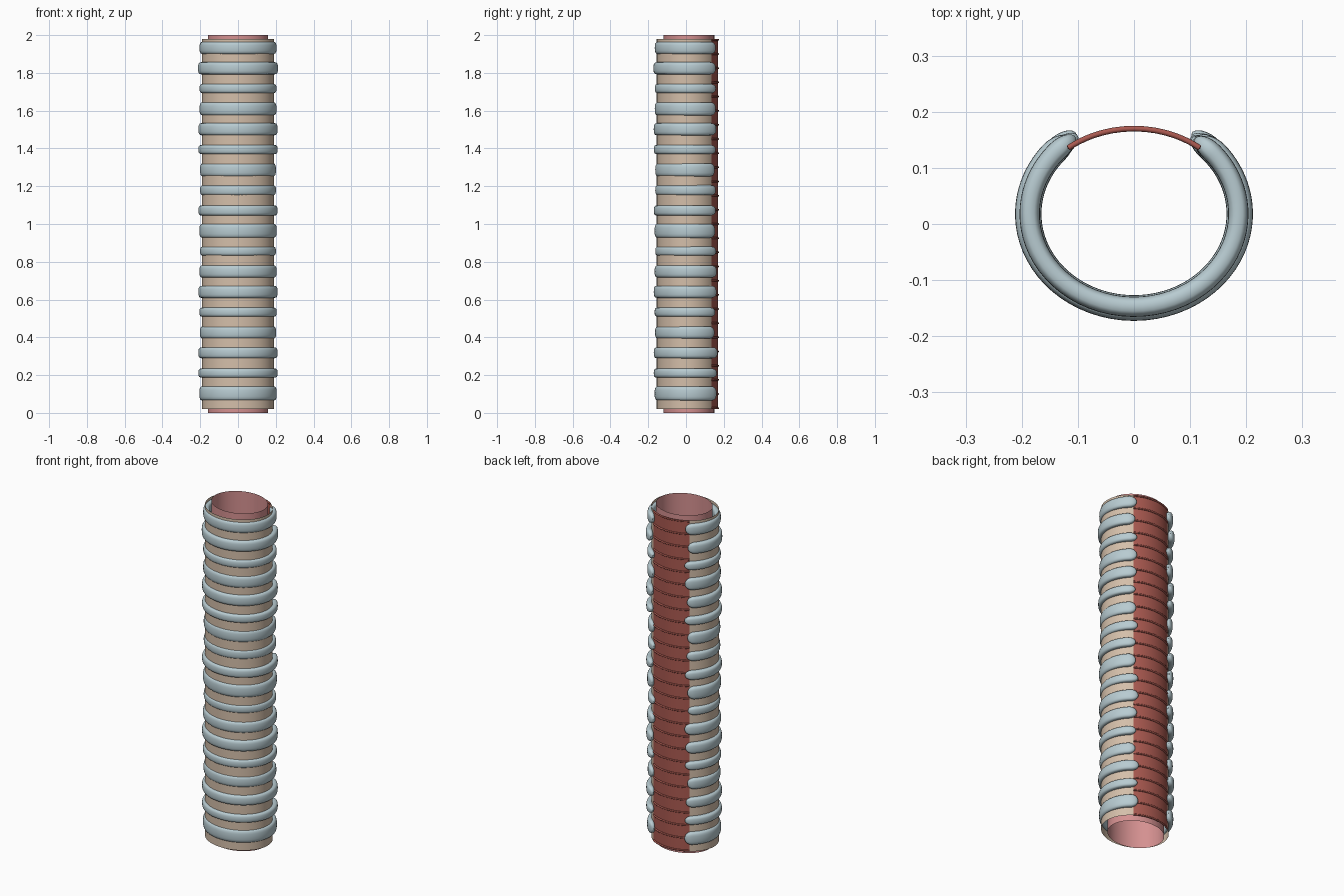
import bpy, math, random

if "Cube" in bpy.data.objects:
    bpy.data.objects.remove(bpy.data.objects["Cube"])

random.seed(4)
TAU = 2 * math.pi


def material(name, rgb):
    m = bpy.data.materials.new(name)
    m.diffuse_color = (*rgb, 1)
    m.use_nodes = True
    m.node_tree.nodes["Principled BSDF"].inputs["Base Color"].default_value = m.diffuse_color
    return m


CARTILAGE = material("cartilage", (0.48, 0.60, 0.64))
TISSUE = material("tissue", (0.66, 0.52, 0.40))
MUSCLE = material("muscle", (0.40, 0.10, 0.08))
LINING = material("lining", (0.66, 0.28, 0.28))


def make(name, verts, faces, mat):
    me = bpy.data.meshes.new(name)
    me.from_pydata(verts, [], faces)
    me.materials.append(mat)
    ob = bpy.data.objects.new(name, me)
    bpy.context.collection.objects.link(ob)
    bpy.ops.object.select_all(action='DESELECT')
    ob.select_set(True)
    bpy.context.view_layer.objects.active = ob
    bpy.ops.object.shade_smooth_by_angle(angle=math.radians(50))
    return ob


def sheet(name, rx, ry, cy, a0, a1, z0, z1, n, mat):
    """Thin elliptical wall; angle 0 is the back (+y), growing towards +x."""
    verts, faces = [], []
    for i in range(n + 1):
        a = a0 + (a1 - a0) * i / n
        x, y = rx * math.sin(a), cy + ry * math.cos(a)
        verts += [(x, y, z0), (x, y, z1)]
    for i in range(n):
        faces.append((2 * i, 2 * i + 1, 2 * i + 3, 2 * i + 2))
    return make(name, verts, faces, mat)


def arc_bar(name, rx, ry, cy, z, a0, a1, half_w, half_h, n, m, power, taper, mat):
    """Sweep a rounded section along an elliptical arc, with rounded ends."""
    verts, faces = [], []
    for i in range(n + 1):
        t = 0.5 - 0.5 * math.cos(math.pi * i / n)
        a = a0 + (a1 - a0) * t
        d = min(a - a0, a1 - a) / taper
        s = 1.0 if d >= 1 else math.sqrt(max(0.03, 1 - (1 - d) ** 2))
        nx, ny = math.sin(a) / rx, math.cos(a) / ry
        k = math.hypot(nx, ny)
        nx, ny = nx / k, ny / k
        for j in range(m):
            b = TAU * j / m
            c, e = math.cos(b), math.sin(b)
            u = half_w * s * math.copysign(abs(c) ** power, c)
            v = half_h * s * math.copysign(abs(e) ** power, e)
            verts.append((rx * math.sin(a) + nx * u,
                          cy + ry * math.cos(a) + ny * u, z + v))
    for i in range(n):
        for j in range(m):
            p, q = i * m + j, i * m + (j + 1) % m
            faces.append((p, q, q + m, p + m))
    faces.append(tuple(reversed(range(m))))
    faces.append(tuple(range(n * m, n * m + m)))
    return make(name, verts, faces, mat)


# inner lining, full height
sheet("inner_lining", 0.16, 0.135, 0.015, 0, TAU, 0, 2, 64, LINING)

# connective wall around front and sides, muscle band across the back
EDGE = math.asin(0.118 / 0.19)
sheet("connective_wall", 0.19, 0.1625, 0.0075, EDGE, TAU - EDGE, 0.02, 1.98, 72, TISSUE)
sheet("back_muscle", 0.19, 0.1615, 0.0075, -EDGE, EDGE, 0.02, 1.98, 24, MUSCLE)

# fine muscle ridges
for i in range(27):
    arc_bar(f"muscle_ridge_{i + 1}", 0.19, 0.1625, 0.0075, 0.025 + 0.075 * i,
            -EDGE, EDGE, 0.005, 0.005, 20, 8, 1.0, 0.01, MUSCLE)

# C-shaped cartilage rings, bottom to top: heights and outer half-widths
HEIGHTS = [.074, .048, .058, .064, .048, .064, .064, .048, .074,
           .053, .053, .069, .048, .064, .069, .048, .064, .064]
OUTER = [.205, .21, .21, .202, .205, .21, .205, .201, .205,
         .21, .201, .201, .21, .21, .204, .204, .212, .204]
for i, (h, r) in enumerate(zip(HEIGHTS, OUTER)):
    rx = r - 0.018
    gap_r, gap_l = (random.uniform(0.56, 0.68) for _ in range(2))
    arc_bar(f"cartilage_ring_{i + 1}", rx, rx * 0.89, 0.018, 0.103 + 0.1076 * i,
            gap_r, TAU - gap_l, 0.018, h / 2, 80, 20, 0.7, 0.22, CARTILAGE)
